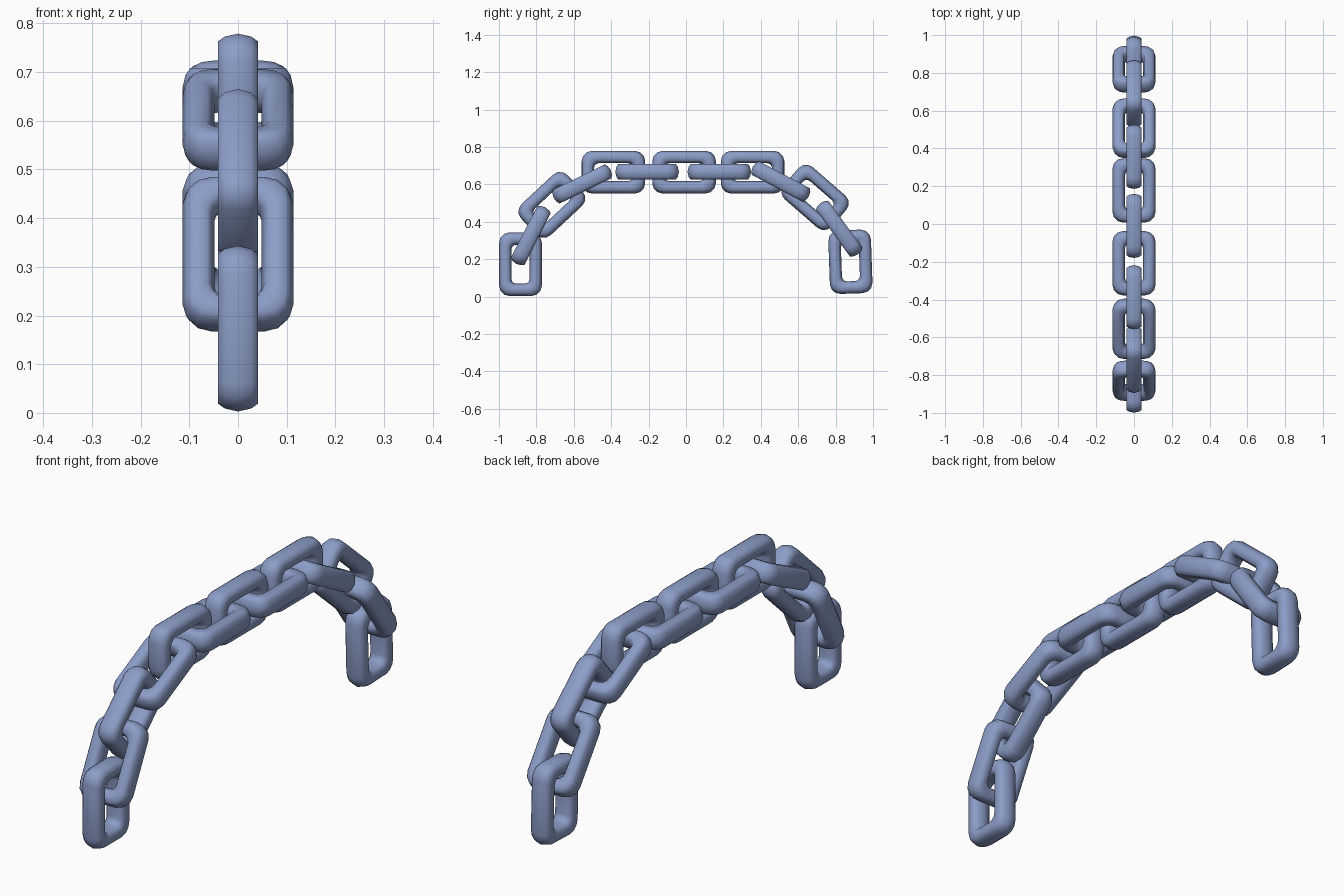
import bpy, bmesh, math
from mathutils import Vector

if "Cube" in bpy.data.objects:
    bpy.data.objects.remove(bpy.data.objects["Cube"])

steel = bpy.data.materials.new("blue_grey_metal")
steel.diffuse_color = (0.26, 0.335, 0.57, 1)
steel.use_nodes = True
steel.node_tree.nodes["Principled BSDF"].inputs["Base Color"].default_value = steel.diffuse_color

# Link cross-section: (0 = inner edge, 1 = outer edge; height from link plane)
HALF = [(0.91, 0.027), (0.76, 0.041), (0.24, 0.041), (0.09, 0.027)]
PROFILE = [(1, 0)] + HALF + [(0, 0)] + [(t, -h) for t, h in reversed(HALF)]


def rounded_rect(a, b, r, segs=3):
    pts = []
    for i, (sx, sy) in enumerate([(1, 1), (-1, 1), (-1, -1), (1, -1)]):
        for k in range(segs + 1):
            ang = math.pi / 2 * (i + k / segs)
            pts.append((sx * (a - r) + r * math.cos(ang),
                        sy * (b - r) + r * math.sin(ang)))
    return pts


OUTER = rounded_rect(0.170, 0.114, 0.055)
INNER = rounded_rect(0.104, 0.048, 0.026)


def make_link(name, y, z, degrees, upright):
    c, s = math.cos(math.radians(degrees)), math.sin(math.radians(degrees))
    u, n, x = Vector((0, c, s)), Vector((0, -s, c)), Vector((1, 0, 0))
    v, w = (n, x) if upright else (x, n)
    centre = Vector((0, y, z))
    bm = bmesh.new()
    rings = []
    for (ox, oy), (ix, iy) in zip(OUTER, INNER):
        rings.append([bm.verts.new(centre + u * (ix + (ox - ix) * t)
                                   + v * (iy + (oy - iy) * t) + w * h)
                      for t, h in PROFILE])
    m, k = len(rings), len(PROFILE)
    for i in range(m):
        a, b = rings[i], rings[(i + 1) % m]
        for j in range(k):
            bm.faces.new((a[j], b[j], b[(j + 1) % k], a[(j + 1) % k]))
    bmesh.ops.recalc_face_normals(bm, faces=bm.faces)
    for f in bm.faces:
        f.smooth = True
    me = bpy.data.meshes.new(name)
    bm.to_mesh(me)
    bm.free()
    me.materials.append(steel)
    ob = bpy.data.objects.new(name, me)
    bpy.context.collection.objects.link(ob)


# Chain links from one end to the other: y, z, tilt; upright and flat alternate
LINKS = [
    (-0.885, 0.173, 90), (-0.830, 0.326, 63), (-0.717, 0.490, 43),
    (-0.555, 0.602, 26), (-0.388, 0.665, 0), (-0.208, 0.667, 0),
    (-0.010, 0.665, 0), (0.178, 0.667, 0), (0.356, 0.665, 0),
    (0.507, 0.615, -28), (0.690, 0.530, -41), (0.819, 0.363, -54),
    (0.879, 0.186, -88),
]
for i, (y, z, deg) in enumerate(LINKS):
    make_link(f"chain_link_{i + 1}", y, z, deg, i % 2 == 0)
